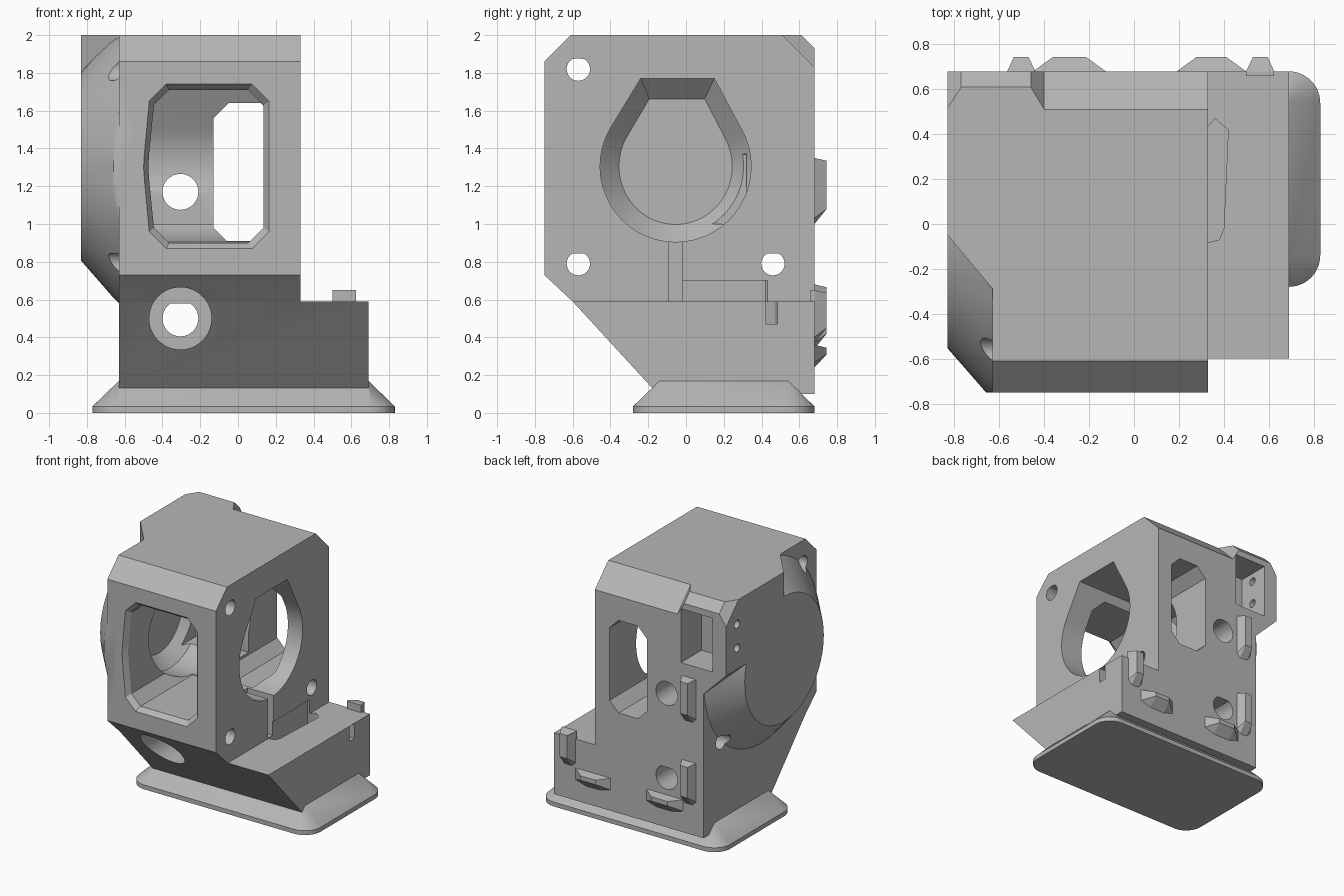
import bpy, bmesh, math

if "Cube" in bpy.data.objects:
    bpy.data.objects.remove(bpy.data.objects["Cube"])

grey = bpy.data.materials.new("light_grey_plastic")
grey.use_nodes = True
COLOUR = (0.47, 0.47, 0.47, 1)
grey.diffuse_color = COLOUR
grey.node_tree.nodes["Principled BSDF"].inputs["Base Color"].default_value = COLOUR

CY, CZ = -0.055, 1.305          # axis of the round seat


def hull(name, points):
    """Convex solid around a set of points."""
    bm = bmesh.new()
    for p in points:
        bm.verts.new(p)
    bmesh.ops.remove_doubles(bm, verts=bm.verts, dist=0.0005)
    res = bmesh.ops.convex_hull(bm, input=bm.verts)
    junk = {g for g in res["geom_interior"] + res["geom_unused"] if isinstance(g, bmesh.types.BMVert)}
    bmesh.ops.delete(bm, geom=list(junk), context="VERTS")
    bmesh.ops.dissolve_limit(bm, angle_limit=0.01, verts=bm.verts, edges=bm.edges)
    bmesh.ops.recalc_face_normals(bm, faces=bm.faces)
    mesh = bpy.data.meshes.new(name)
    bm.to_mesh(mesh)
    bm.free()
    mesh.materials.append(grey)
    ob = bpy.data.objects.new(name, mesh)
    bpy.context.collection.objects.link(ob)
    return ob


def along_x(profile, *xs):
    return [(x, y, z) for x in xs for y, z in profile]


def along_y(profile, *ys):
    return [(x, y, z) for y in ys for x, z in profile]


def along_z(profile, *zs):
    return [(x, y, z) for z in zs for x, y in profile]


def ring(u, v, r, top=99.0, n=48):
    """Circle with an optional flat top."""
    return [(u + r * math.cos(2 * math.pi * i / n), min(top, v + r * math.sin(2 * math.pi * i / n)))
            for i in range(n)]


def octagon(x0, x1, z0, z1, c):
    return [(x0 + c, z0), (x1 - c, z0), (x1, z0 + c), (x1, z1 - c),
            (x1 - c, z1), (x0 + c, z1), (x0, z1 - c), (x0, z0 + c)]


def combine(target, other, operation):
    mod = target.modifiers.new(operation, "BOOLEAN")
    mod.operation, mod.solver, mod.object = operation, "EXACT", other
    bpy.context.view_layer.objects.active = target
    bpy.ops.object.modifier_apply(modifier=mod.name)
    bpy.data.objects.remove(other)


# Main housing block
body = hull("housing", along_x([(-.75, .73), (-.75, 1.86), (-.61, 2), (.51, 2), (.68, 1.83),
                                (.68, .4), (-.397, .4), (-.6, .59)], -.63, .33))

# Lower step with the sloping front
step = hull("lower_step", along_x([(-.6, .59), (-.15, .17), (-.15, .1), (.68, .1), (.68, .59)], -.63, .69))

# Conical seat on the right side, trimmed to the housing
wide = [(max(-.75, min(.68, y)), min(2, z)) for y, z in ring(CY, CZ, .725)]
seat = hull("conical_seat", along_x(wide, -.55, -.63)
            + along_x(ring(CY, CZ, .695), -.66) + along_x(ring(CY, CZ, .5), -.83))

# Upper rear mount with its chamfered corner and sloping underside
mount = hull("rear_mount", [
    (-.83, -.05, 2), (-.63, -.29, 2), (-.4, -.29, 2), (-.4, .51, 2), (-.46, .61, 2),
    (-.77, .61, 2), (-.83, .52, 2), (-.77, .68, 1.93), (-.46, .68, 1.93), (-.4, .68, 1.83),
    (-.83, .68, 1.84), (-.83, .68, 1.45), (-.83, -.05, 1.45),
    (-.63, .68, 1.25), (-.63, -.29, 1.25), (-.4, .68, 1.25), (-.4, -.29, 1.25)])

# Flared foot with rounded corners
corners = [(-.63, -.14), (.69, -.14), (.69, .54), (-.63, .54)]
rim = [p for x, y in corners for p in ring(x, y, .14)]
foot = hull("flared_foot", along_z(rim, 0, .035) + along_z(corners, .17))

for part in (step, seat, mount, foot):
    combine(body, part, "UNION")

# Teardrop chamber, narrowing at its closed end
drop = ring(CY, CZ, .4) + [(-.24, 1.77), (.15, 1.77)]
small = [(CY + .75 * (y - CY), CZ + .77 * (z - CZ)) for y, z in drop]
cutters = [hull("chamber", along_x(drop, .4, -.56) + along_x(small, -.66))]

# Front window with bevelled rim and a bowed right edge
bow = [(-.46, 1.15), (-.47, 1.23), (-.475, 1.3), (-.47, 1.38), (-.46, 1.46)]
window = octagon(-.445, .135, .9, 1.71, .08) + bow
outer = octagon(-.47, .165, .87, 1.74, .09) + [(x - .025, z) for x, z in bow]
cutters += [hull("front_window", along_y(window, -.8, -.05)),
            hull("front_rim", along_y(outer, -.8, -.75) + along_y(window, -.71))]

# Rear window, inner recess and belt pocket
cutters += [hull("rear_window", along_y(octagon(-.13, .2, .9, 1.64, .08), 0, .8)),
            hull("recess", along_y(octagon(-.6, -.13, 1.0, 1.37, .001), -.05, .32)),
            hull("pocket", along_y(octagon(-.71, -.43, 1.45, 1.88, .001), .42, .8))]

# Screw holes along x
for y, z in ((-.57, 1.82), (-.57, .79), (.46, .79)):
    cutters.append(hull("screw_hole", along_x(ring(y, z, .062, z + .055, 24), -1, .5)))
for z in (1.81, 1.62):
    cutters.append(hull("pin_hole", along_x(ring(.54, z, .032, n=20), -1, -.6)))

# Screw holes along y, the lower one with a deep counterbore
cutters += [hull("upper_hole", along_y(ring(-.305, 1.17, .095, 1.265, 32), .2, .8)),
            hull("lower_hole", along_y(ring(-.305, .5, .095, .58, 32), .2, .8)),
            hull("counterbore", along_y(ring(-.305, .5, .165, .67), -.9, .33))]

# Cable slot in the wall and channel across the step
cutters += [hull("cable_slot", along_x([(-.09, .588), (-.02, .588), (-.02, 1.0), (-.09, 1.0)], .1, .4)),
            hull("channel_a", along_z([(.32, -.085), (.38, -.07), (.4, -.02), (.4, .38), (.42, .42),
                                       (.36, .47), (.32, .42)], .47, .7)),
            hull("channel_b", along_z([(.36, .47), (.4, .485), (.8, .485), (.8, .42), (.41, .42)], .47, .588))]
for cutter in cutters:
    combine(body, cutter, "DIFFERENCE")


# Raised clips on the back
def clip(name, x0, x1, z0, z1, side, low):
    inner0, inner1 = x0 + side, x1 - side
    return hull(name, along_y([(x0, z0 + low * .4), (x1, z0 + low * .4), (x1, z1), (x0, z1),
                               (inner0, z0), (inner1, z0)], .66, .68)
                + along_y([(inner0, z0 + low), (inner1, z0 + low),
                           (inner1, z1 - .015), (inner0, z1 - .015)], .745))


clips = [clip("upper_clip", -.565, -.44, 1.0, 1.35, .03, .08),
         clip("lower_clip", -.565, -.44, .34, .68, .03, .08),
         clip("side_clip", .5, .625, .37, .65, .03, .08),
         clip("right_ledge", -.45, -.125, .24, .36, .09, .07),
         clip("left_ledge", .19, .5, .24, .36, .09, .07)]

# Smooth the round surfaces, keep the edges sharp
bpy.ops.object.select_all(action="DESELECT")
body.select_set(True)
bpy.context.view_layer.objects.active = body
bpy.ops.object.shade_smooth_by_angle(angle=math.radians(25))
